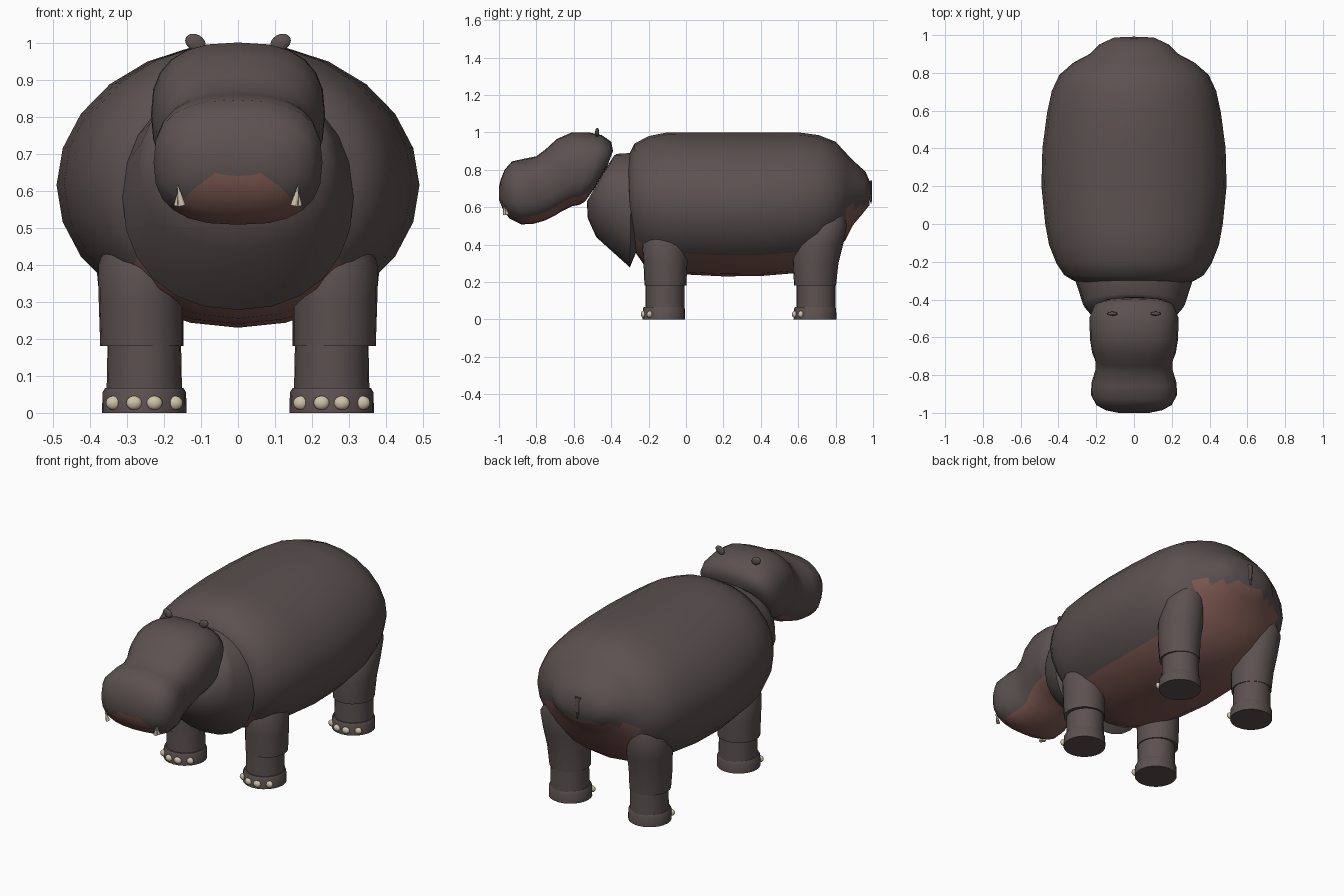
import bpy, bmesh
from math import sin, cos, pi, sqrt, radians
from mathutils import Vector

cube = bpy.data.objects.get("Cube")
if cube:
    bpy.data.objects.remove(cube, do_unlink=True)


def material(name, rgb):
    m = bpy.data.materials.new(name)
    m.use_nodes = True
    m.diffuse_color = (*rgb, 1)
    m.node_tree.nodes["Principled BSDF"].inputs["Base Color"].default_value = (*rgb, 1)
    return m


HIDE = material("dark hide", (0.105, 0.082, 0.08))
PINK = material("pink underside", (0.21, 0.1, 0.085))
IVORY = material("ivory", (0.62, 0.55, 0.4))


def power(value, exponent):
    return abs(value) ** exponent * (1 if value >= 0 else -1)


def ring(center, u, v, square=2, sides=24):
    """Superellipse of points around center with half axes u and v."""
    pts = []
    for i in range(sides):
        a = 2 * pi * i / sides
        pts.append(center + u * power(cos(a), 2 / square) + v * power(sin(a), 2 / square))
    return pts


def loft(name, rings, mats, pink_rule=None, angle=40):
    """Skin a row of rings, cap both ends, colour faces by rule."""
    bm = bmesh.new()
    loops = [[bm.verts.new(p) for p in r] for r in rings]
    n = len(loops[0])
    for k in range(len(loops) - 1):
        for i in range(n):
            j = (i + 1) % n
            f = bm.faces.new((loops[k][i], loops[k][j], loops[k + 1][j], loops[k + 1][i]))
            if pink_rule and pink_rule(f.calc_center_median(), i / n):
                f.material_index = 1
    for end in (loops[0], loops[-1]):
        bm.faces.new(end)
    bmesh.ops.recalc_face_normals(bm, faces=bm.faces)
    mesh = bpy.data.meshes.new(name)
    bm.to_mesh(mesh)
    bm.free()
    obj = bpy.data.objects.new(name, mesh)
    bpy.context.collection.objects.link(obj)
    for m in mats:
        mesh.materials.append(m)
    smooth(obj, angle)
    return obj


def smooth(obj, angle=40):
    bpy.ops.object.select_all(action='DESELECT')
    obj.select_set(True)
    bpy.context.view_layer.objects.active = obj
    bpy.ops.object.shade_smooth_by_angle(angle=radians(angle))


def sections(rows, square=2):
    """Rows are top y, top z, bottom y, bottom z, half width."""
    out = []
    for ty, tz, by, bz, w in rows:
        top, bottom = Vector((0, ty, tz)), Vector((0, by, bz))
        out.append(ring((top + bottom) / 2, Vector((w, 0, 0)), (top - bottom) / 2, square))
    return out


def column(rows):
    """Rows are x, y, z, radius in x, radius in y."""
    return [ring(Vector((x, y, z)), Vector((rx, 0, 0)), Vector((0, ry, 0)))
            for x, y, z, rx, ry in rows]


def ball(name, loc, scale, mat, rot=(0, 0, 0)):
    bpy.ops.mesh.primitive_uv_sphere_add(segments=14, ring_count=8, location=loc, rotation=rot)
    obj = bpy.context.object
    obj.name = name
    obj.scale = scale
    obj.data.materials.append(mat)
    smooth(obj, 60)


def spike(name, base, tip, radius, mat):
    axis = Vector(tip) - Vector(base)
    bpy.ops.mesh.primitive_cone_add(vertices=8, radius1=radius, radius2=radius * 0.15,
                                    depth=axis.length, location=Vector(base) + axis / 2)
    obj = bpy.context.object
    obj.name = name
    obj.rotation_euler = axis.to_track_quat('Z', 'Y').to_euler()
    obj.data.materials.append(mat)
    smooth(obj, 60)


# Barrel body with a narrow rump, pink along the belly and under the tail
def belly(c, turn):
    under = 0.625 < turn + 0.02 and turn < 0.875
    rear = c.y > 0.74 and c.z < 0.59 and abs(c.x) < 0.3
    return under or rear


loft("body", sections([
    (-.315, .78, -.315, .55, .2), (-.31, .87, -.29, .42, .32),
    (-.275, .94, -.265, .35, .37), (-.2, .98, -.22, .285, .41),
    (-.1, 1, -.12, .255, .45), (0, 1, 0, .24, .47),
    (.2, 1, .2, .23, .49), (.4, 1, .4, .232, .485),
    (.6, 1, .58, .247, .46), (.71, .985, .7, .285, .435),
    (.8, .95, .78, .34, .395), (.86, .885, .85, .42, .32),
    (.91, .835, .89, .5, .235), (.96, .79, .94, .56, .185),
    (.99, .72, .98, .61, .11)]), [HIDE, PINK], belly)

# Neck collar with a loose lower edge
loft("neck", sections([
    (-.42, .82, -.53, .63, .19), (-.385, .875, -.525, .54, .24),
    (-.37, .885, -.48, .44, .27), (-.29, .89, -.3, .278, .312),
    (-.24, .85, -.25, .4, .25)], 2.2), [HIDE])

# Head, pinched behind the muzzle, pink under the jaw
loft("head", sections([
    (-.39, .9, -.42, .82, .15), (-.4, .95, -.49, .7, .215),
    (-.45, .985, -.54, .63, .235), (-.52, 1, -.57, .612, .235),
    (-.61, 1, -.61, .605, .233), (-.69, .965, -.67, .575, .222),
    (-.75, .91, -.7, .555, .205), (-.8, .872, -.75, .53, .205),
    (-.86, .86, -.82, .51, .225), (-.93, .845, -.88, .508, .228),
    (-.97, .8, -.945, .54, .2), (-.99, .75, -.98, .59, .15),
    (-1, .71, -1, .64, .08)], 2.6), [HIDE, PINK],
    lambda c, turn: 0.62 < turn < 0.87, 50)

# Tail
spike("tail", (0, .975, .74), (0, .99, .62), .02, HIDE)

for s, side in ((1, "left"), (-1, "right")):
    # Ears and tusks
    ball(side + "_ear", (s * .115, -.475, 1.0), (.03, .011, .022), HIDE, (0, s * -.5, 0))
    spike(side + "_front_tusk", (s * .152, -.968, .56), (s * .163, -.975, .615), .011, IVORY)
    spike(side + "_back_tusk", (s * .165, -.955, .56), (s * .16, -.965, .605), .009, IVORY)

    # Legs: upper leg, narrower shin and wide foot
    front = [(.26, -.11, .18, .112, .112), (.262, -.11, .3, .114, .117),
             (.262, -.112, .4, .115, .122), (.26, -.11, .45, .1, .1)]
    back = [(.255, .69, .18, .108, .112), (.26, .693, .3, .113, .122),
            (.265, .71, .4, .118, .13), (.27, .75, .5, .11, .11),
            (.26, .77, .56, .08, .08)]
    for end, fy, upper in (("front", -.118, front), ("back", .69, back)):
        name = side + "_" + end
        fx = .253
        loft(name + "_upper_leg", column([(s * r[0], *r[1:]) for r in upper]), [HIDE])
        loft(name + "_shin", column([(s * fx, fy + .005, .05, .102, .104),
                                     (s * fx, fy + .005, .2, .099, .104)]), [HIDE])
        loft(name + "_foot", column([(s * fx, fy, 0, .114, .114), (s * fx, fy, .055, .113, .113),
                                     (s * fx, fy, .067, .106, .107)]), [HIDE], angle=30)
        # Toenails around the front of the foot
        for i in range(4):
            dx = (i - 1.5) * .055
            ball(name + "_toenail_" + str(i + 1),
                 (s * fx + dx, fy - sqrt(.112 ** 2 - dx ** 2), .027), (.022, .015, .019), IVORY)
